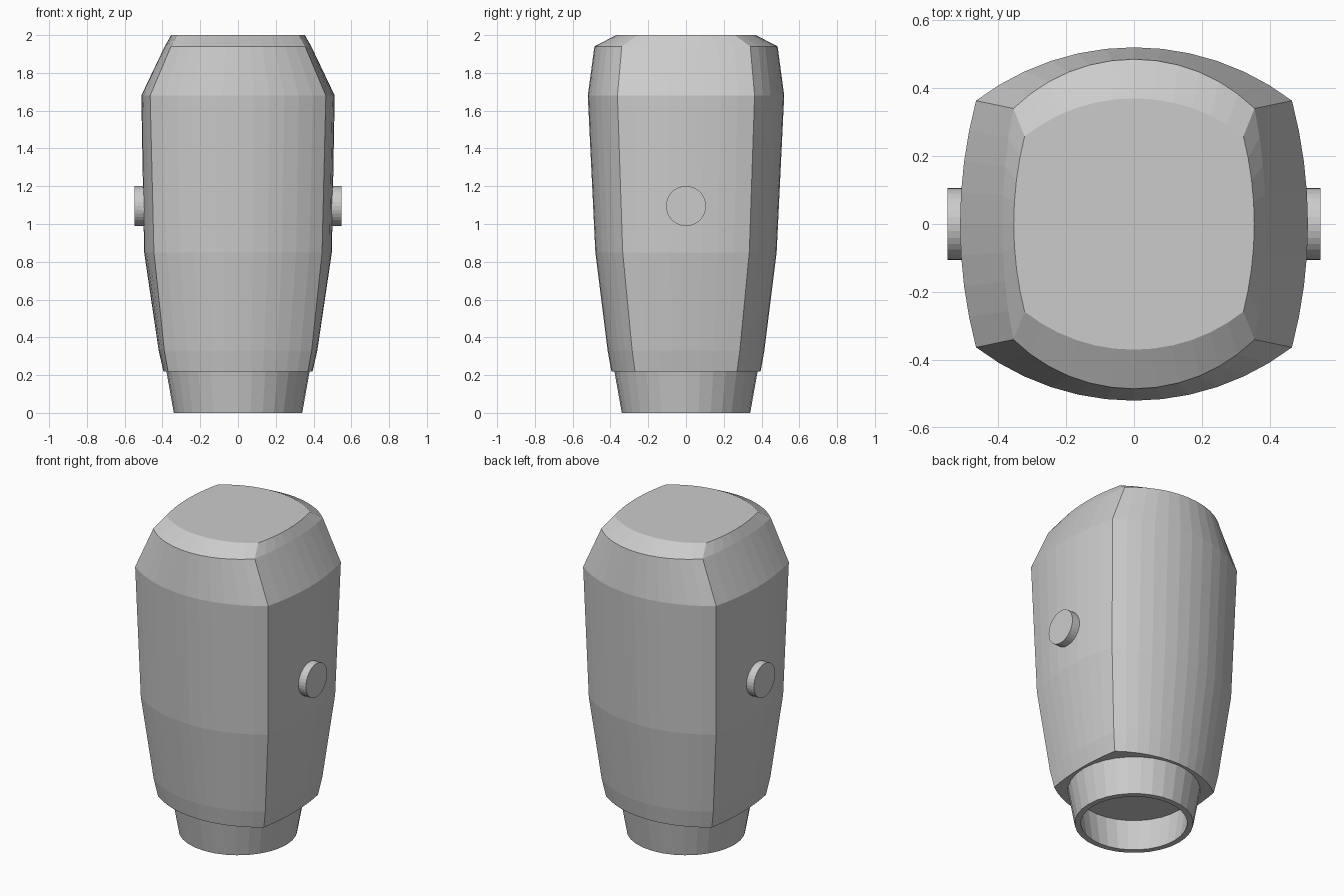
import bpy, bmesh
from math import atan2, sin, cos, pi

if "Cube" in bpy.data.objects:
    bpy.data.objects.remove(bpy.data.objects["Cube"])


def arc(half, base, peak, n):
    """Circular arc from (half, base) to (-half, base) bulging to peak; end point left out."""
    rise = max(peak - base, 1e-4)
    r = (half * half + rise * rise) / (2 * rise)
    a = atan2(half, r - rise)
    return [(r * sin(a - 2 * a * i / n), peak - r + r * cos(a - 2 * a * i / n)) for i in range(n)]


def bulged_ring(cx, cy, ex, ey):
    """Four-cornered section: corners at (cx, cy), bowed sides reaching ex and ey."""
    back = arc(cx, cy, ey, 12)
    left = [(-v, u) for u, v in arc(cy, cx, ex, 8)]
    half = back + left
    return half + [(-x, -y) for x, y in half]


def circle(r, n=32):
    return [(r * cos(2 * pi * i / n), r * sin(2 * pi * i / n)) for i in range(n)]


def loft(name, sections, cap_start=True):
    """Skin a list of (z, ring) sections and cap the ends."""
    bm = bmesh.new()
    rings = [[bm.verts.new((x, y, z)) for x, y in ring] for z, ring in sections]
    for a, b in zip(rings, rings[1:]):
        for i in range(len(a)):
            j = (i + 1) % len(a)
            bm.faces.new((a[i], a[j], b[j], b[i]))
    if cap_start:
        bm.faces.new(rings[0][::-1])
    bm.faces.new(rings[-1])
    bmesh.ops.recalc_face_normals(bm, faces=bm.faces)
    mesh = bpy.data.meshes.new(name)
    bm.to_mesh(mesh)
    bm.free()
    obj = bpy.data.objects.new(name, mesh)
    bpy.context.collection.objects.link(obj)
    return obj


# Main head: z, corner x, corner y, reach x, reach y
profile = [
    (0.22, 0.37, 0.27, 0.395, 0.395),
    (0.33, 0.39, 0.285, 0.42, 0.415),
    (0.85, 0.445, 0.335, 0.497, 0.48),
    (1.68, 0.465, 0.363, 0.512, 0.52),
    (1.94, 0.355, 0.34, 0.388, 0.485),
    (2.00, 0.322, 0.258, 0.354, 0.37),
]
loft("body", [(p[0], bulged_ring(*p[1:])) for p in profile])

# Hollow tapered neck: outer wall, rim, inner wall and socket floor
loft("neck", [(0.225, circle(0.38)), (0, circle(0.34)),
              (0, circle(0.305)), (0.21, circle(0.335))], cap_start=False)

# Round side buttons
for side, name in ((-1, "left_button"), (1, "right_button")):
    bpy.ops.mesh.primitive_cylinder_add(vertices=32, radius=0.106, depth=0.1,
                                        location=(side * 0.499, 0, 1.095),
                                        rotation=(0, pi / 2, 0))
    bpy.context.object.name = name
